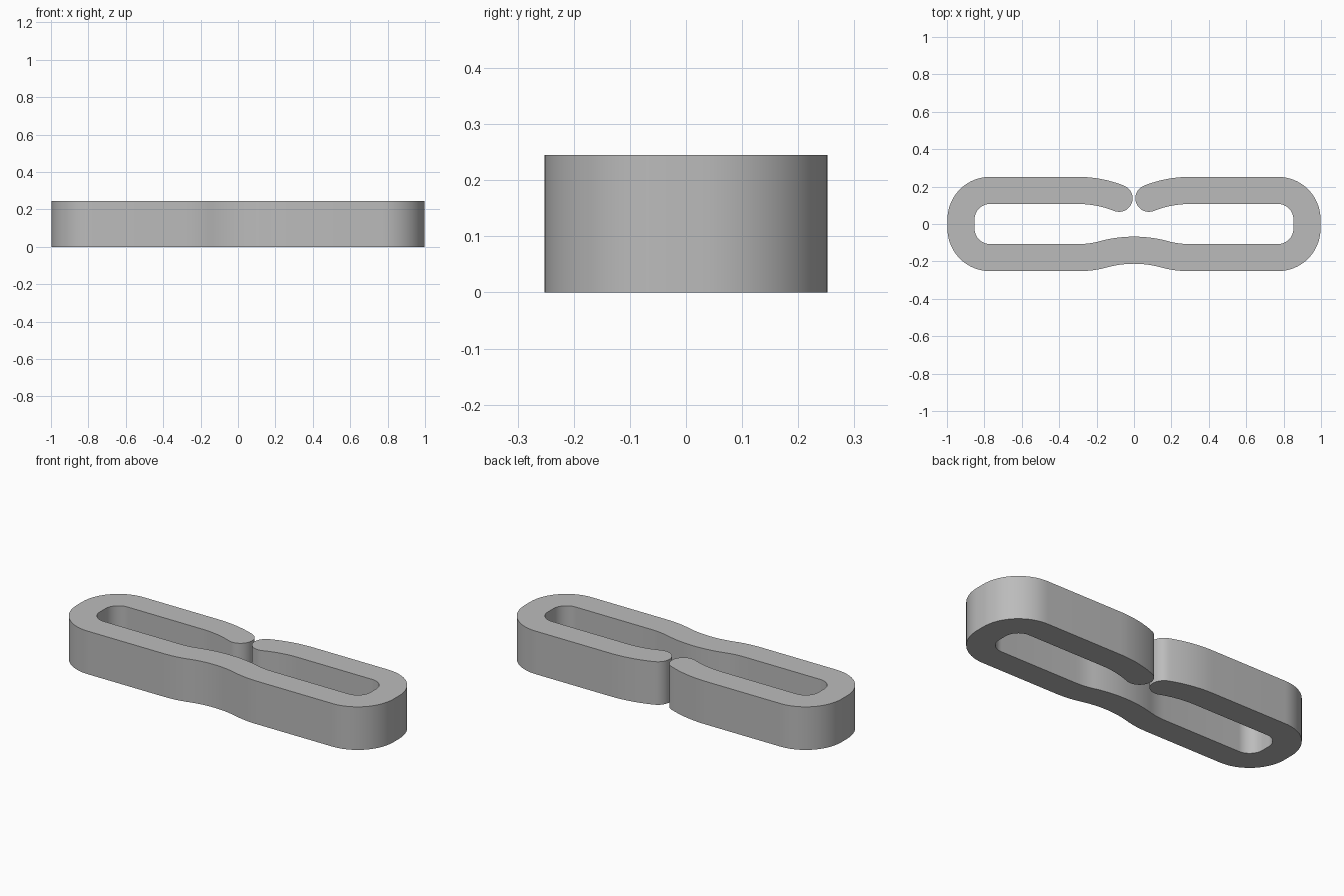
import bpy, bmesh, math
from mathutils import Vector

cube = bpy.data.objects.get("Cube")
if cube:
    bpy.data.objects.remove(cube, do_unlink=True)

HEIGHT = 0.245
HALF = 0.0725        # half the band thickness
MID = 0.1795         # distance of the straight runs from the middle
BEND = 0.155         # centreline radius of the end bends

# Centreline of the left half: points paired with headings
path = [(Vector((0.0, -0.14)), 0.0)]


def straight(length):
    p, a = path[-1]
    path.append((p + length * Vector((math.cos(a), math.sin(a))), a))


def arc(radius, turn, steps):
    p, a = path[-1]
    side = math.copysign(radius, turn)
    centre = p + side * Vector((-math.sin(a), math.cos(a)))
    for i in range(1, steps + 1):
        b = a + turn * i / steps
        path.append((centre + side * Vector((math.sin(b), -math.cos(b))), b))


# Pinched waist, long run, rounded end, long run, inward-curling tip
arc(0.62, -0.27, 10)
arc(0.46, 0.27, 10)
path[-1] = (Vector((path[-1][0].x, -MID)), 0.0)
straight(0.77 - path[-1][0].x)
arc(BEND, math.pi / 2, 20)
straight(2 * (MID - BEND))
arc(BEND, math.pi / 2, 20)
straight(path[-1][0].x - 0.30)
arc(0.598, 0.377, 12)


def offset(p, a, d):
    return p + d * Vector((math.sin(a), -math.cos(a)))


# Outline of the left half: outer side, round tip, inner side back to the waist
outer = [offset(p, a, HALF) for p, a in path]
inner = [offset(p, a, -HALF) for p, a in reversed(path)]
tip, heading = path[-1]
cap = [offset(tip, heading + math.pi * i / 20, HALF) for i in range(1, 20)]
half = outer + cap + inner

# Mirror to the other half, skipping the shared waist points
mirrored = [Vector((-p.x, p.y)) for p in reversed(half[1:-1])]
outline = half + mirrored

# Raise the outline into a solid band
bm = bmesh.new()
base = bm.faces.new([bm.verts.new((p.x, p.y, 0)) for p in outline])
raised = bmesh.ops.extrude_face_region(bm, geom=[base], use_keep_orig=True)
top = [v for v in raised["geom"] if isinstance(v, bmesh.types.BMVert)]
bmesh.ops.translate(bm, verts=top, vec=(0, 0, HEIGHT))
bmesh.ops.recalc_face_normals(bm, faces=bm.faces)
mesh = bpy.data.meshes.new("clip_band")
bm.to_mesh(mesh)
bm.free()

band = bpy.data.objects.new("clip_band", mesh)
bpy.context.collection.objects.link(band)

grey = bpy.data.materials.new("plain_grey")
grey.use_nodes = True
colour = (0.5, 0.5, 0.5, 1)
grey.diffuse_color = colour
grey.node_tree.nodes["Principled BSDF"].inputs["Base Color"].default_value = colour
mesh.materials.append(grey)

# Smooth sides with crisp rims
bpy.ops.object.select_all(action='DESELECT')
band.select_set(True)
bpy.context.view_layer.objects.active = band
bpy.ops.object.shade_smooth_by_angle(angle=math.radians(35))
